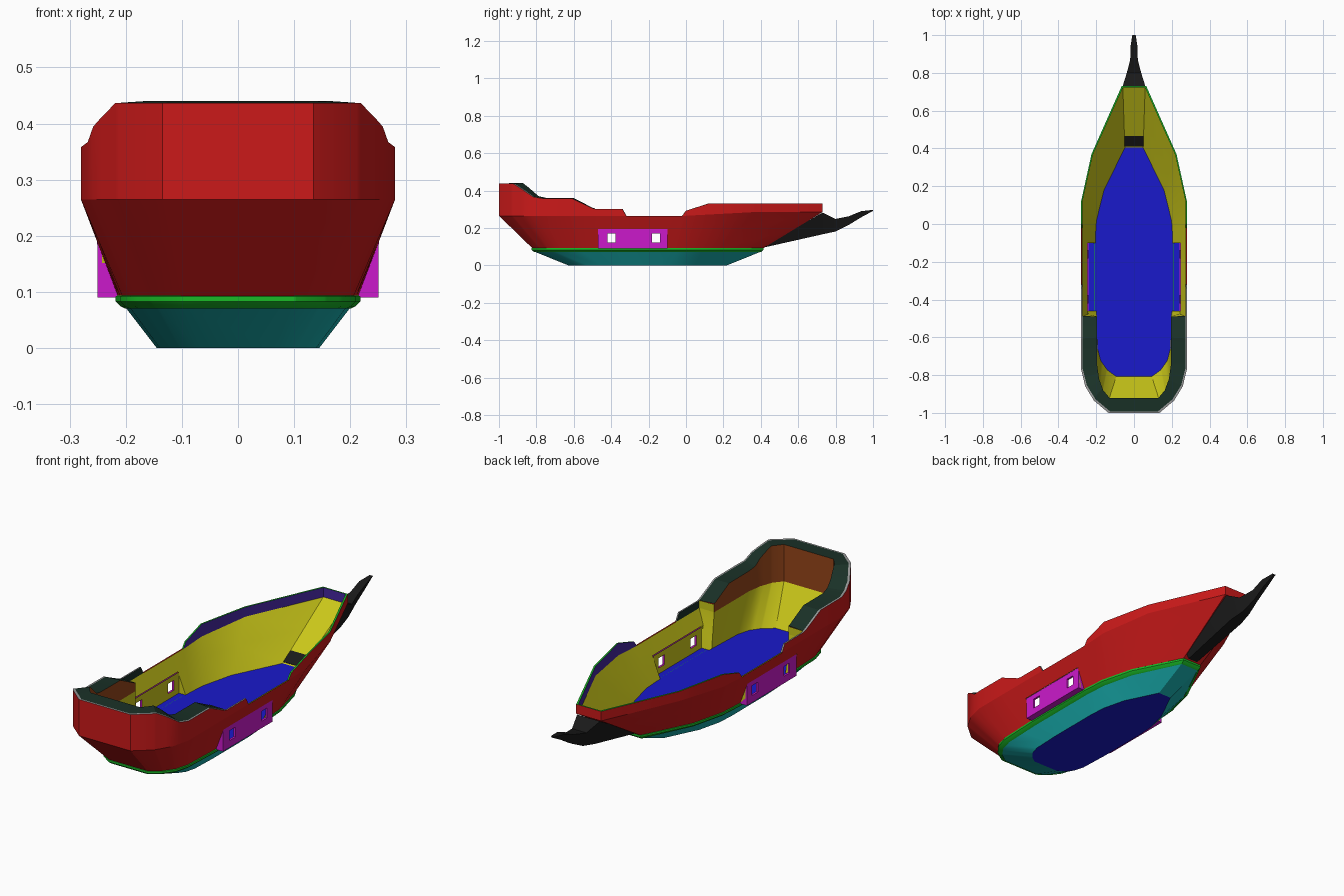
import bpy, bmesh, math

if "Cube" in bpy.data.objects:
    bpy.data.objects.remove(bpy.data.objects["Cube"])

COLORS = {"red": (.6, .01, .01), "yellow": (.6, .58, .01), "blue": (.01, .01, .6),
          "green": (.01, .5, .02), "teal": (.01, .45, .45), "magenta": (.6, .01, .6),
          "black": (.01, .01, .01), "dark": (.01, .03, .02), "brown": (.3, .06, .01),
          "grey": (.3, .3, .3), "violet": (.06, .02, .35)}


def mat(name):
    m = bpy.data.materials.get(name)
    if not m:
        m = bpy.data.materials.new(name)
        m.diffuse_color = (*COLORS[name], 1)
        m.use_nodes = True
        m.node_tree.nodes["Principled BSDF"].inputs["Base Color"].default_value = m.diffuse_color
    return m


def make(name, verts, faces, color, smooth=True):
    bm = bmesh.new()
    vs = [bm.verts.new(v) for v in verts]
    for f in faces:
        bm.faces.new([vs[i] for i in f])
    bmesh.ops.remove_doubles(bm, verts=bm.verts, dist=.0005)
    bmesh.ops.recalc_face_normals(bm, faces=bm.faces)
    me = bpy.data.meshes.new(name)
    for f in bm.faces:
        f.smooth = smooth
    bm.to_mesh(me)
    bm.free()
    me.set_sharp_from_angle(angle=math.radians(25))
    me.materials.append(mat(color))
    ob = bpy.data.objects.new(name, me)
    bpy.context.collection.objects.link(ob)
    return ob


def loop(half):
    return list(half) + [(-x, y, z) for x, y, z in reversed(half)]


def loft(name, halves, color, closed=True, skip=None, cap=False):
    """Skin between half outlines mirrored across x = 0."""
    rings = [loop(h) for h in halves]
    n = len(rings[0])
    verts = [v for r in rings for v in r]
    faces = []
    for r in range(len(rings) - 1):
        for i in range(n if closed else n - 1):
            j = (i + 1) % n
            if skip and skip(r, rings[r][i], rings[r][j]):
                continue
            faces.append((r * n + i, r * n + j, (r + 1) * n + j, (r + 1) * n + i))
    if cap:
        faces.append(tuple(range((len(rings) - 1) * n, len(rings) * n)))
    return make(name, verts, faces, color)


def interp(table, y):
    if y <= table[0][0]:
        return table[0][1:]
    for a, b in zip(table, table[1:]):
        if y <= b[0]:
            t = (y - a[0]) / (b[0] - a[0])
            return tuple(p + (q - p) * t for p, q in zip(a[1:], b[1:]))
    return table[-1][1:]


# Half outlines: knuckle y, knuckle x, then chine x and y
PLAN = [(-1, .135, .10, -.82), (-.935, .212, .15, -.785), (-.86, .258, .187, -.735),
        (-.77, .28, .205, -.67), (-.47, .28, .213, -.47), (-.1, .28, .213, -.1),
        (.12, .28, .205, .02), (.37, .225, .165, .18), (.73, .065, .05, .41)]
# Inner edge of the thick stern bulwark
INNER = [(-1, .13, -.92), (-.935, .163, -.88), (-.86, .185, -.82),
         (-.77, .195, -.75), (-.49, .195, -.49)]
# Sheer line and knuckle heights
SHEER = [(-1, .437), (-.925, .437), (-.885, .412), (-.82, .367), (-.77, .358), (-.61, .357),
         (-.57, .338), (-.5, .305), (-.48, .30), (-.34, .30), (-.32, .265), (-.02, .265),
         (0, .292), (.12, .33), (.73, .33)]
KNUCKLE = [(-1, .265), (0, .265), (.37, .285), (.73, .285)]
YS = sorted({r[0] for r in PLAN + SHEER} | {-.49})
DECK, SILL = .095, .195


def upper(y, inset=0.0):
    s = 1 - inset / .28
    return (interp(PLAN, y)[0] - inset, (y + .1) * (1 - inset / .9) - .1, interp(KNUCKLE, y)[0])


def sheer(y, inset=0.0):
    x, yy, k = upper(y, inset)
    return (x, yy, max(k, interp(SHEER, y)[0]) if not -.33 < y < -.01 else k)


def chine(y, z, off=0.0):
    _, x, yy = interp(PLAN, y)
    return (x * (1 + off / .2), (yy + .205) * (1 + off / .6) - .205, z)


def lerp(a, b, z):
    t = (z - a[2]) / (b[2] - a[2])
    return tuple(p + (q - p) * t for p, q in zip(a, b))


def in_bay(r, a, b):
    return r == 0 and a[0] * b[0] > 0 and all(-.471 < p[1] < -.099 for p in (a, b))


# Outer hull, open behind the window bays
low = [chine(y, .09) for y in YS]
up = [upper(y) for y in YS]
loft("hull_sides", [low, [lerp(a, b, SILL) for a, b in zip(low, up)], up], "red", skip=in_bay)
loft("hull_bulwark", [up, [sheer(y) for y in YS]], "red")

# Rubbing band, keel and bottom plate
loft("chine_band", [[chine(y, z, o) for y in YS] for z, o in
                    ((.07, -.012), (.074, -.004), (.083, .005), (.092, .005), (.096, -.003))], "green")
bottom = [(x * .68, (y + .205) * .69 - .205, 0) for x, y, z in low]
loft("keel", [[chine(y, .072, -.012) for y in YS], bottom], "teal")
ring = loop(bottom)
make("bottom_plate", ring, [tuple(range(len(ring)))], "blue", False)

# Inner lining and deck, stepping out into the bays
stern = [y for y in YS if y <= -.49]
foot = [chine(y, DECK, -.012) for y in stern]
head = [(*interp(INNER, y), .265) for y in stern]
foot += [(.2, -.46, DECK), (.24, -.46, DECK), (.24, -.1, DECK), (.205, -.1, DECK)]
head += [(.274, -.49, .265), (.274, -.46, .265), (.274, -.1, .265), (.274, -.1, .265)]
for y in [v for v in YS if v > -.1]:
    foot.append(chine(y, DECK, -.006))
    head.append(upper(y, .006))
mid = [(.245, a[1], SILL) if a[0] == .24 else lerp(a, b, SILL) for a, b in zip(foot, head)]


def bay_panel(r, a, b):
    return r == 0 and abs(a[0]) == .24 and a[0] == b[0]


loft("inner_lining", [foot, mid, head], "yellow", skip=bay_panel)
ring = loop(foot)
make("deck", ring, [tuple(range(len(ring)))], "blue", False)

# Thick stern bulwark: outer rim, top, inner face and forward ends
inside = [(*interp(INNER, y), interp(SHEER, y)[0] + .003) for y in stern]
rim = [sheer(y, .008) for y in stern]
back = lambda pts: list(reversed(pts))
loft("stern_rim", [back([sheer(y) for y in stern]), back(rim)], "grey", closed=False)
loft("stern_cap", [back(rim), back(inside)], "dark", closed=False)
loft("stern_inner_wall", [back(inside), back(head[:len(stern)])], "brown", closed=False)
for s in (1, -1):
    make("bulwark_end", [(s * x, -.49, z) for x, z in
                         ((.195, .265), (.274, .265), (.274, .30), (.195, .303))],
         [(0, 1, 2, 3)], "yellow", False)

# Thin bulwark linings and rims
for label, lo, hi, wall, top in (("waist", -.49, -.32, "dark", "grey"),
                                 ("bow", -.02, .73, "violet", "green")):
    ys = [y for y in YS if lo <= y <= hi]
    o, i, k = [sheer(y) for y in ys], [sheer(y, .007) for y in ys], [upper(y, .007) for y in ys]
    if label == "bow":
        loft("bow_rim", [o, i], top, closed=False)
        loft("bow_inner_wall", [i, k], wall, closed=False)
    else:
        n = len(ys)
        for s in (1, -1):
            for nm, a, b, c in (("waist_rim", o, i, top), ("waist_inner_wall", i, k, wall)):
                make(nm, [(s * x, y, z) for x, y, z in a + b],
                     [(j, j + 1, n + j + 1, n + j) for j in range(n - 1)], c)

# Window bays: outer panel, inner panel and window reveals
BY = [-.47, -.42, -.376, -.182, -.138, -.1]
BZ = [.09, .123, .17, SILL]
WINDOWS = [(1, 1), (3, 1)]
for s in (1, -1):
    for nm, x, color in (("bay_outer", .25, "magenta"), ("bay_inner", .24, "yellow")):
        v = [(s * x, y, z) for y in BY for z in BZ]
        f = [(4 * i + j, 4 * i + j + 1, 4 * i + j + 5, 4 * i + j + 4)
             for i in range(5) for j in range(3) if (i, j) not in WINDOWS]
        if x == .25:
            v += [(s * .213, y, .09) for y in (BY[0], BY[-1])]
            v += [(s * .2515, y, SILL) for y in (BY[0], BY[-1])]
            f += [(0, 1, 2, 3, 26, 24), (20, 21, 22, 23, 27, 25), (0, 20, 25, 24), (3, 23, 27, 26)]
        make(nm, v, f, color, False)
    for i, j in WINDOWS:
        c = [(BY[i], BZ[j]), (BY[i + 1], BZ[j]), (BY[i + 1], BZ[j + 1]), (BY[i], BZ[j + 1])]
        make("window_reveal", [(s * x, *p) for x in (.24, .25) for p in c],
             [(k, (k + 1) % 4, 4 + (k + 1) % 4, 4 + k) for k in range(4)], "magenta", False)

# Beaked stem: y, top z, bottom z, half width
STEM = [(.41, .10, .094, .05), (.73, .282, .166, .06), (.80, .248, .181, .038),
        (.87, .262, .216, .02), (.935, .289, .256, .019), (1, .297, .291, .009)]
verts = [p for y, t, b, w in STEM for p in ((-w, y, t), (w, y, t), (w * .5, y, b), (-w * .5, y, b))]
faces = [(4 * i + k, 4 * i + (k + 1) % 4, 4 * i + 4 + (k + 1) % 4, 4 * i + 4 + k)
         for i in range(len(STEM) - 1) for k in range(4)]
make("bow_stem", verts, faces + [(0, 1, 2, 3), (20, 21, 22, 23)], "black", False)
